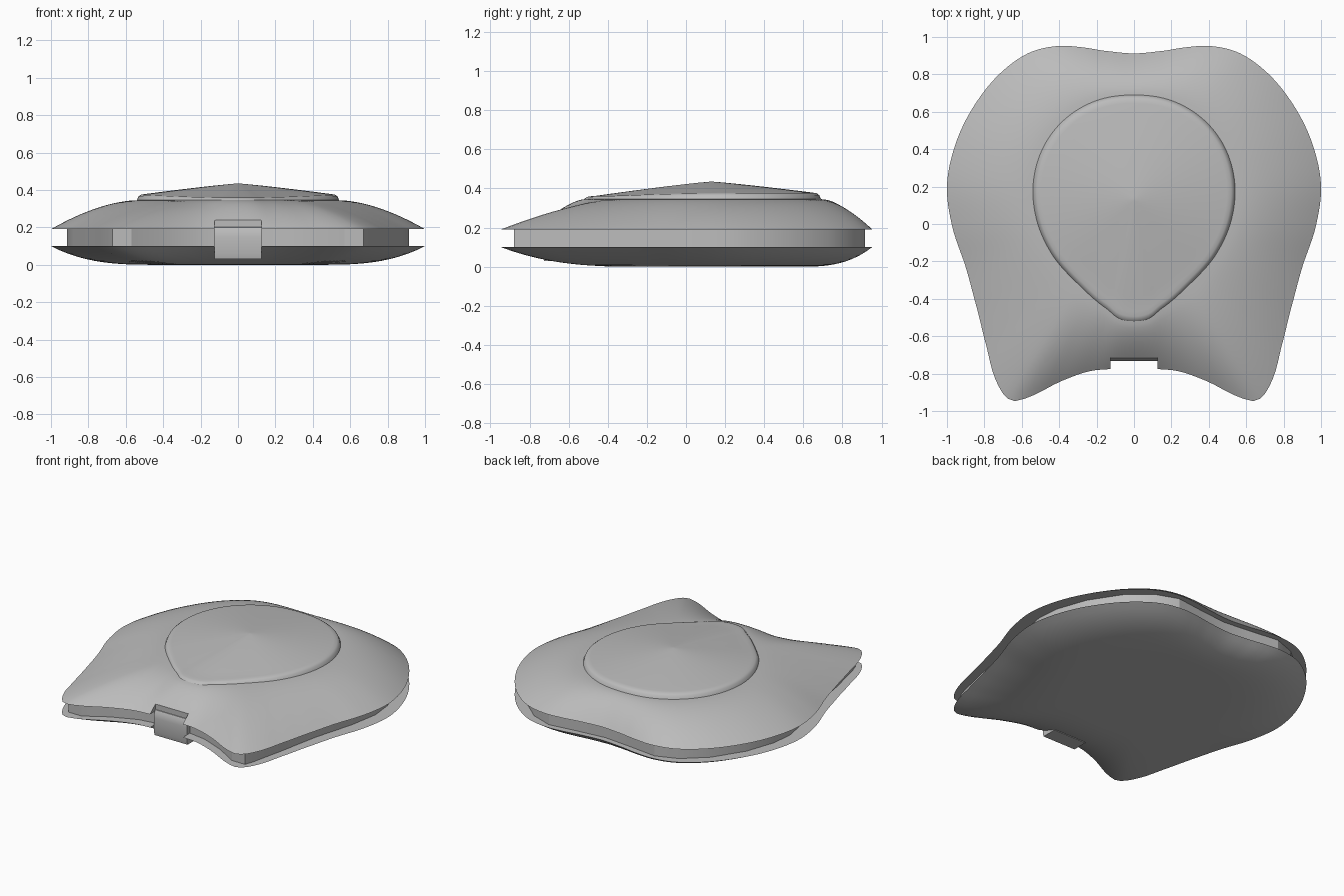
import bpy
import bmesh
import math

cube = bpy.data.objects.get("Cube")
if cube:
    bpy.data.objects.remove(cube, do_unlink=True)

CENTRE_Y = 0.13
STEPS = 200

# Half outlines from back to front, mirrored across x = 0
SHELL = [(0, .912), (.15, .925), (.28, .945), (.4, .952), (.55, .92), (.7, .82),
         (.85, .64), (.95, .44), (1, .2), (.975, 0), (.9, -.23), (.84, -.45),
         (.79, -.65), (.745, -.82), (.69, -.92), (.64, -.947), (.56, -.925),
         (.4, -.845), (.25, -.79), (.12, -.775), (0, -.77)]
TEARDROP = [(0, .69), (.2, .66), (.37, .56), (.48, .42), (.54, .2), (.52, .02),
            (.44, -.16), (.3, -.32), (.15, -.45), (.08, -.505), (0, -.52)]
CORE = [(0, .87), (.2, .89), (.4, .915), (.55, .86), (.7, .73), (.83, .53),
        (.9, .33), (.915, .18), (.88, -.02), (.8, -.3), (.74, -.6), (.69, -.82),
        (.67, -.88), (.57, -.88), (.42, -.79), (.25, -.72), (.12, -.7)]

grey = bpy.data.materials.new("plain_grey")
grey.use_nodes = True
grey.diffuse_color = (.5, .5, .5, 1)
grey.node_tree.nodes["Principled BSDF"].inputs["Base Color"].default_value = grey.diffuse_color


def polar(points):
    """Smooth radius as a function of the angle away from the back."""
    ang = [math.atan2(x, y - CENTRE_Y) for x, y in points]
    rad = [math.hypot(x, y - CENTRE_Y) for x, y in points]
    last = len(points) - 1
    slope = [0.0] + [(rad[i + 1] - rad[i - 1]) / (ang[i + 1] - ang[i - 1])
                     for i in range(1, last)] + [0.0]

    def radius(a):
        a = abs(a)
        i = next((k for k in range(last) if a <= ang[k + 1]), last - 1)
        h = ang[i + 1] - ang[i]
        t = min(1, (a - ang[i]) / h)
        u = 1 - t
        return (u * u * ((1 + 2 * t) * rad[i] + t * h * slope[i])
                + t * t * ((1 + 2 * u) * rad[i + 1] - u * h * slope[i + 1]))
    return radius


def make_ring(radius, height):
    ring = []
    for k in range(STEPS):
        a = 2 * math.pi * k / STEPS - math.pi
        r = radius(a)
        ring.append((r * math.sin(a), CENTRE_Y + r * math.cos(a), height(a)))
    return ring


def loft(name, rings):
    """Skin a stack of equal rings and cap both ends."""
    bm = bmesh.new()
    rows = [[bm.verts.new(p) for p in ring] for ring in rings]
    n = len(rows[0])
    for low, high in zip(rows, rows[1:]):
        for i in range(n):
            j = (i + 1) % n
            bm.faces.new((low[i], low[j], high[j], high[i]))
    bm.faces.new(rows[0])
    bm.faces.new(rows[-1])
    bmesh.ops.remove_doubles(bm, verts=bm.verts, dist=.0001)
    bmesh.ops.recalc_face_normals(bm, faces=bm.faces)
    mesh = bpy.data.meshes.new(name)
    bm.to_mesh(mesh)
    bm.free()
    obj = bpy.data.objects.new(name, mesh)
    bpy.context.collection.objects.link(obj)
    mesh.materials.append(grey)
    return obj


def activate(obj):
    bpy.ops.object.select_all(action='DESELECT')
    obj.select_set(True)
    bpy.context.view_layer.objects.active = obj


def smooth(obj, degrees):
    activate(obj)
    bpy.ops.object.shade_smooth_by_angle(angle=math.radians(degrees))


def cut_notch(obj, back_y):
    """Cut the front latch notch through a shell."""
    bpy.ops.mesh.primitive_cube_add(size=1, location=(0, back_y - .25, .2))
    cutter = bpy.context.object
    cutter.name = "notch_cutter"
    cutter.scale = (.25, .5, .8)
    cutter.hide_render = True
    activate(obj)
    mod = obj.modifiers.new("notch", 'BOOLEAN')
    mod.operation = 'DIFFERENCE'
    mod.solver = 'EXACT'
    mod.object = cutter
    bpy.ops.object.modifier_apply(modifier=mod.name)
    bpy.data.objects.remove(cutter, do_unlink=True)


outer = polar(SHELL)
drop = polar(TEARDROP)


def frontness(a):
    return (1 - math.cos(a)) / 2


def blend(inner, t):
    return lambda a: inner(a) * (1 - t) + outer(a) * t


# Upper shell: domed skirt up to the teardrop, then the raised teardrop plateau
rings = []
for k in range(14, -1, -1):
    t = k / 14
    rings.append(make_ring(
        blend(drop, t),
        lambda a, t=t: .19 + .155 * (1 - t ** (1.9 - .4 * frontness(a)))))
for scale, lift in ((.985, .6), (.96, .9), (.92, 1)):
    rings.append(make_ring(
        lambda a, s=scale: drop(a) * s,
        lambda a, q=lift: .345 + q * (.034 - .018 * frontness(a) ** 4)))
for scale in (.8, .65, .5, .35, .2, .1, .04, .0005):
    rings.append(make_ring(
        lambda a, s=scale: drop(a) * s,
        lambda a, s=scale: .435 - (.056 + .018 * frontness(a) ** 4) * (s / .92) ** 1.15))
upper_shell = loft("upper_shell", rings)
cut_notch(upper_shell, -.715)
smooth(upper_shell, 35)


# Lower shell: shallow dish with a flat oval base
def base_radius(a):
    return .43 + .02 * math.cos(a) ** 2


rings = []
for k in range(13):
    t = k / 12
    rings.append(make_ring(
        blend(base_radius, t),
        lambda a, t=t: .1 * t ** (3.3 - .7 * frontness(a))))
lower_shell = loft("lower_shell", rings)
cut_notch(lower_shell, -.73)
smooth(lower_shell, 35)

# Recessed core band between the shells
half = CORE + [(-x, y) for x, y in reversed(CORE) if x > 0]
core = loft("core_band", [[(x, y, z) for x, y in half] for z in (.09, .2)])
smooth(core, 25)

# Front latch with a rounded top
profile = [(-.725, .03), (-.732, .06), (-.732, .15), (-.728, .18), (-.718, .2),
           (-.7, .208), (-.62, .208), (-.62, .03)]
latch = loft("front_latch", [[(x, y, z) for y, z in profile] for x in (-.125, .125)])
smooth(latch, 30)
